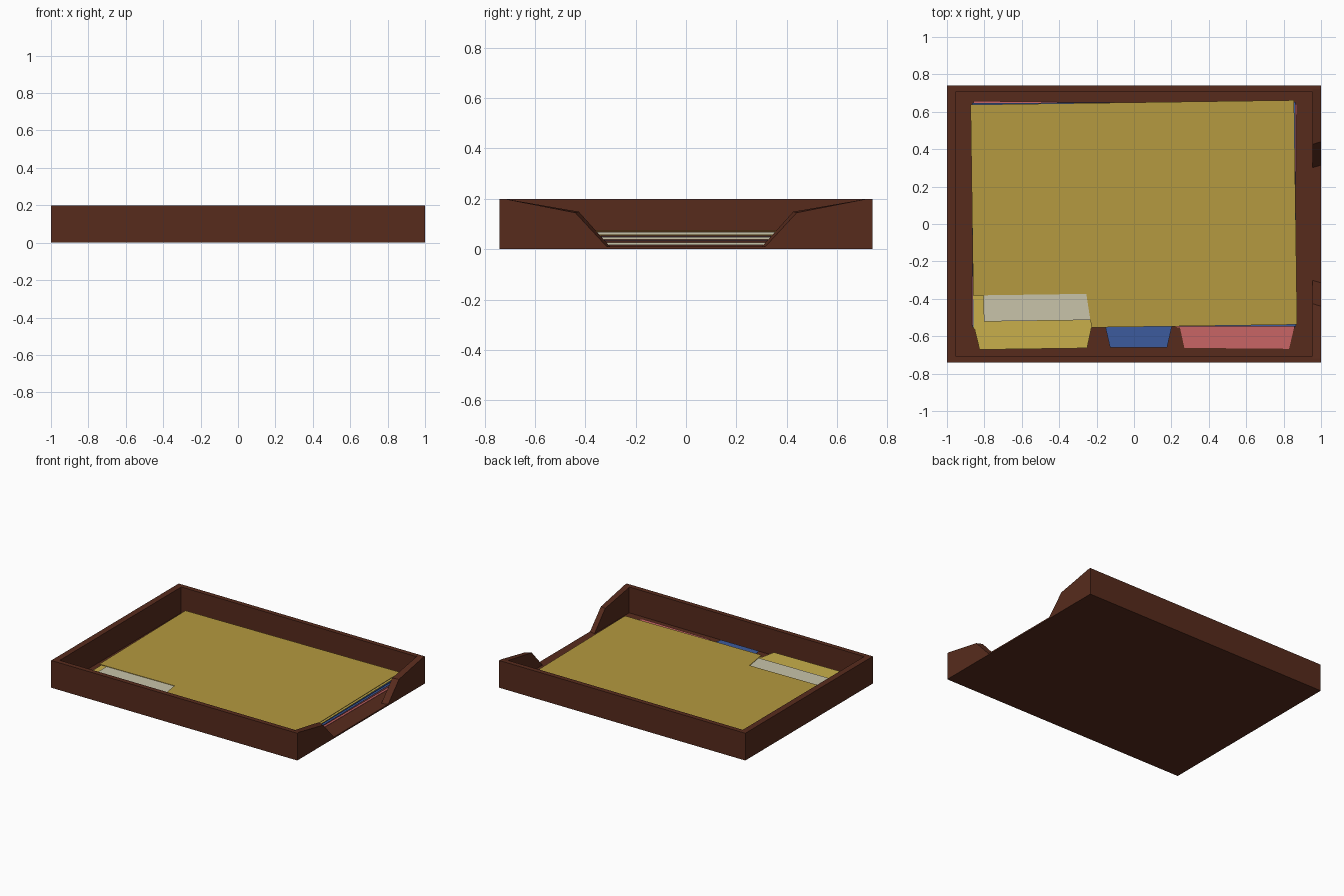
import bpy, bmesh, math
from mathutils import Matrix

if "Cube" in bpy.data.objects:
    bpy.data.objects.remove(bpy.data.objects["Cube"])


def material(name, rgb):
    m = bpy.data.materials.new(name)
    m.diffuse_color = (*rgb, 1)
    m.use_nodes = True
    m.node_tree.nodes["Principled BSDF"].inputs["Base Color"].default_value = m.diffuse_color
    return m


wood = material("dark_wood", (0.095, 0.024, 0.012))
paper = material("paper", (0.58, 0.55, 0.40))
red = material("red_card", (0.58, 0.13, 0.13))
blue = material("blue_card", (0.045, 0.105, 0.34))
yellow = material("yellow_card", (0.58, 0.43, 0.07))
dark_yellow = material("yellow_cover", (0.46, 0.32, 0.05))


def loft(name, ring_a, ring_b, mat, matrix=Matrix()):
    """Closed solid between two matching outlines."""
    bm = bmesh.new()
    a = [bm.verts.new(p) for p in ring_a]
    b = [bm.verts.new(p) for p in ring_b]
    bm.faces.new(a)
    bm.faces.new(b)
    for i in range(len(a)):
        j = (i + 1) % len(a)
        bm.faces.new((a[i], a[j], b[j], b[i]))
    bmesh.ops.recalc_face_normals(bm, faces=bm.faces)
    me = bpy.data.meshes.new(name)
    bm.to_mesh(me)
    bm.free()
    me.materials.append(mat)
    ob = bpy.data.objects.new(name, me)
    ob.matrix_world = matrix
    bpy.context.collection.objects.link(ob)
    return ob


def sheet(name, pts, z, thick, mat, angle=0):
    return loft(name, [(x, y, z) for x, y in pts], [(x, y, z + thick) for x, y in pts],
                mat, Matrix.Rotation(math.radians(angle), 4, 'Z'))


def rect(x0, x1, y0, y1):
    return [(x0, y0), (x1, y0), (x1, y1), (x0, y1)]


# Tray floor and the three plain walls
sheet("tray_floor", rect(-0.955, 0.955, -0.705, 0.705), 0, 0.01, wood)
sheet("front_wall", rect(-0.955, 0.955, -0.74, -0.705), 0, 0.2, wood)
sheet("back_wall", rect(-0.955, 0.955, 0.705, 0.74), 0, 0.2, wood)
sheet("left_wall", rect(-1, -0.955, -0.74, 0.74), 0, 0.2, wood)


# Right wall with a hand opening that narrows toward the inside
def notch_profile(x, inset, rise):
    half = [(0.74, 0), (0.74, 0.2), (0.72, 0.2), (0.44 - inset, 0.145 + rise), (0.315 - inset, 0.01)]
    return [(x, y, z) for y, z in half] + [(x, -y, z) for y, z in reversed(half)]


loft("right_wall", notch_profile(1, 0, 0), notch_profile(0.955, 0.014, 0.004), wood)

# Folders: tabbed back, paper, notched front, spine
folders = [  # name, card, cover, tab left, tab right, angle
    ("red", red, red, 0.25, 0.86, -0.5),
    ("blue", blue, blue, -0.155, 0.20, 0.2),
    ("yellow", yellow, dark_yellow, -0.86, -0.235, 0.8),
]
W, Y0, Y1 = 0.865, -0.55, 0.65
for i, (name, card, cover, t0, t1, ang) in enumerate(folders):
    z = 0.012 + i * 0.0215
    back = [(-W, Y1), (-W, Y0), (t0, Y0), (t0 + 0.025, -0.66),
            (t1 - 0.025, -0.66), (t1, Y0), (W, Y0), (W, Y1)]
    sheet(name + "_folder_back", back, z, 0.003, card, ang)
    sheet(name + "_folder_papers", rect(-0.81, 0.81, -0.51, 0.62), z + 0.004, 0.010, paper, ang)
    n0 = -W if t0 < -0.8 else t0
    notch = [(n0, -0.37), (t1 - 0.025, -0.37), (t1, Y0)]
    left = [(-W, Y1)] if n0 == -W else [(-W, Y1), (-W, Y0), (t0 - 0.025, Y0)]
    front = left + notch + [(W, Y0), (W, Y1)]
    sheet(name + "_folder_front", front, z + 0.016, 0.003, cover, ang)
    sheet(name + "_folder_spine", rect(-W, W, Y1 - 0.003, Y1), z + 0.003, 0.013, card, ang)
